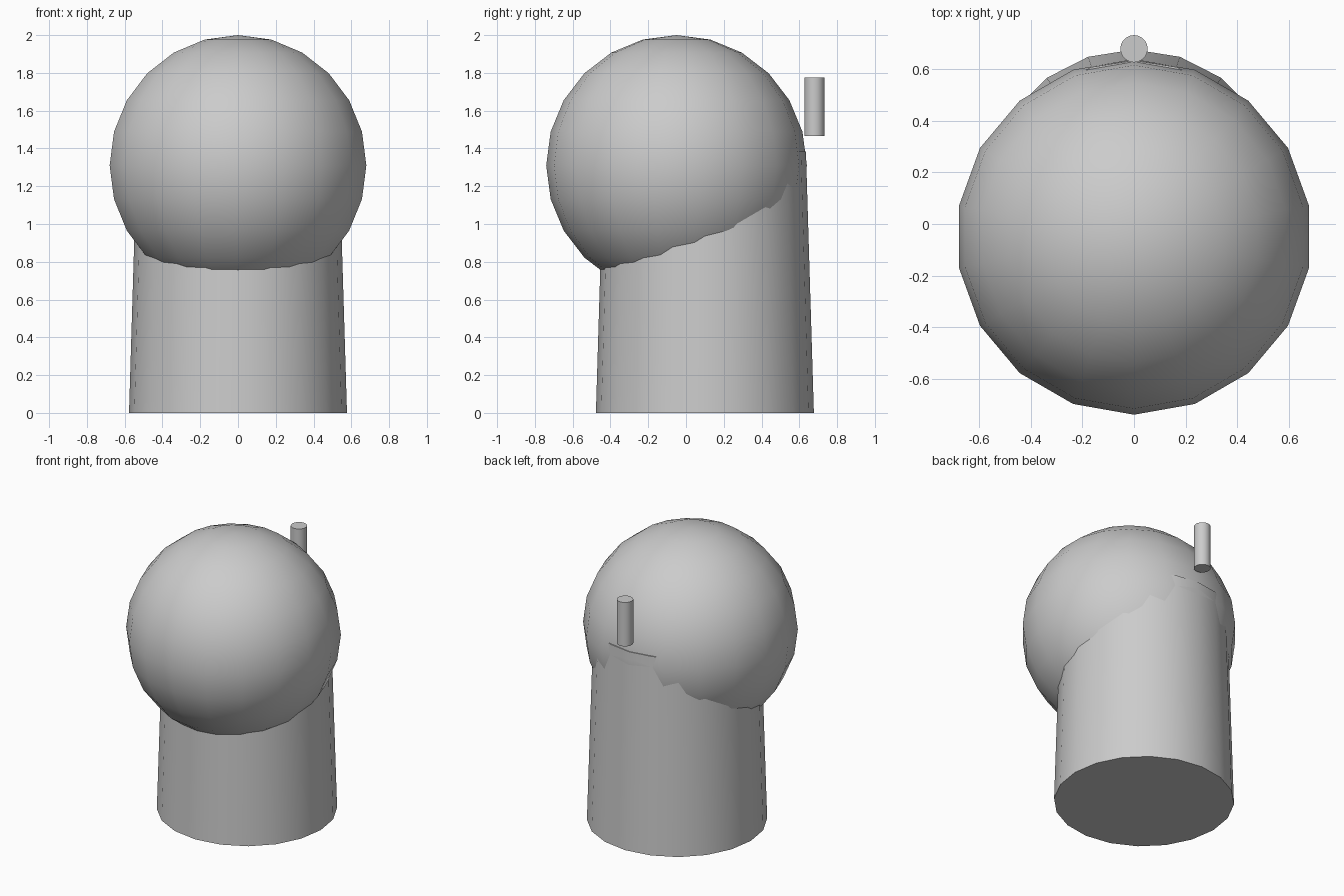
import bpy
import math

cube = bpy.data.objects.get("Cube")
if cube:
    bpy.data.objects.remove(cube, do_unlink=True)

# Single plain colour
grey = bpy.data.materials.new("light_grey")
grey.use_nodes = True
colour = (0.6, 0.6, 0.6, 1.0)
grey.diffuse_color = colour
grey.node_tree.nodes["Principled BSDF"].inputs["Base Color"].default_value = colour


def finish(name):
    obj = bpy.context.object
    obj.name = name
    obj.data.materials.append(grey)
    bpy.ops.object.shade_smooth_by_angle(angle=math.radians(35))
    return obj


def column(name, sides, base_radius, top_radius, y, bottom, top):
    """Upright capped cylinder or taper between two heights."""
    bpy.ops.mesh.primitive_cone_add(
        vertices=sides, radius1=base_radius, radius2=top_radius,
        depth=top - bottom, location=(0, y, (bottom + top) / 2))
    return finish(name)


# Round head, sitting forward on the body
bpy.ops.mesh.primitive_uv_sphere_add(
    segments=18, ring_count=12, radius=0.69, location=(0, -0.05, 1.31))
finish("head")

# Tapered body, and the small pin standing behind the head
column("body", 20, 0.577, 0.535, 0.10, 0.0, 1.385)
column("back_pin", 20, 0.053, 0.053, 0.68, 1.465, 1.775)
